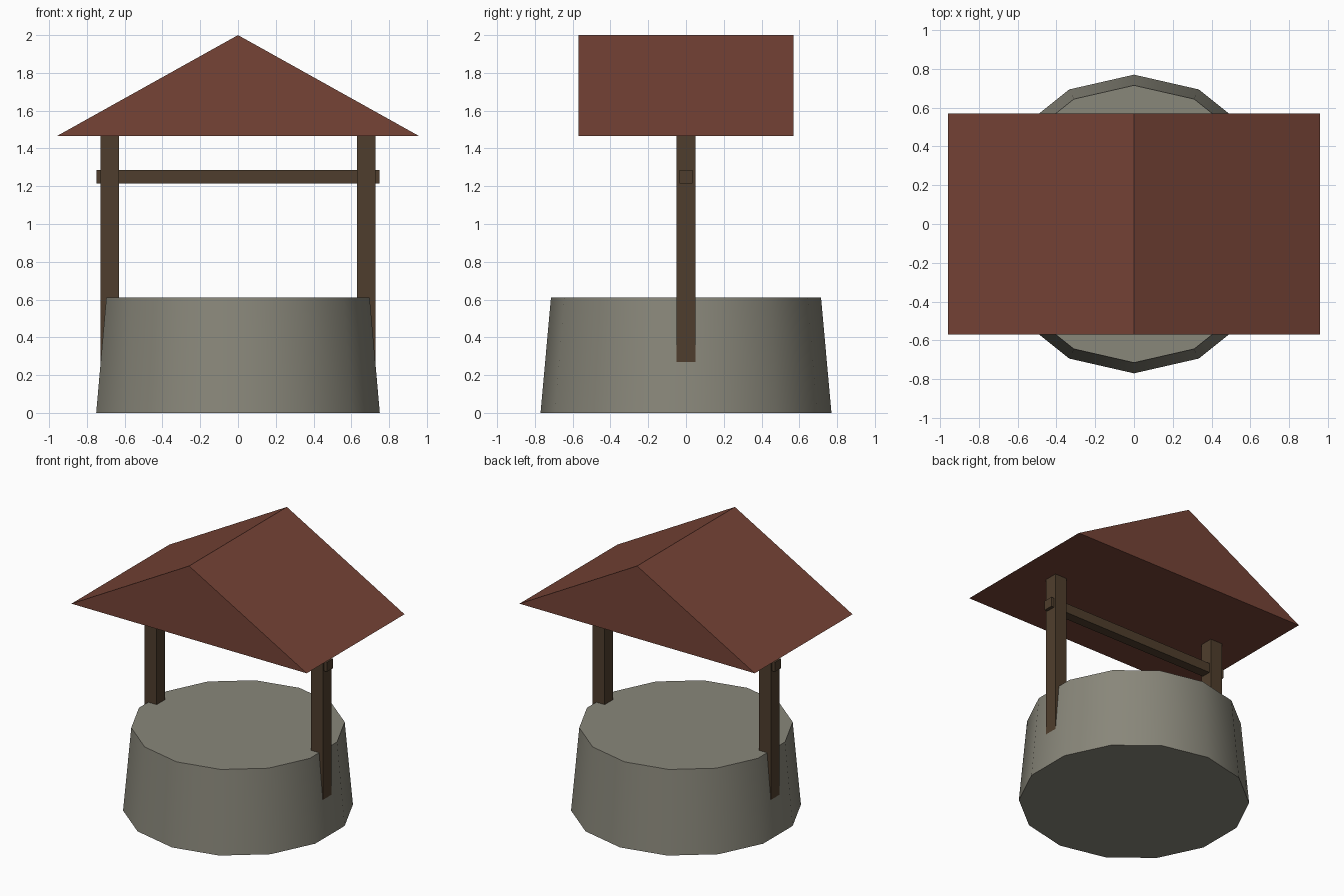
import bpy, bmesh, math
from mathutils import Matrix, Vector

cube = bpy.data.objects.get("Cube")
if cube:
    bpy.data.objects.remove(cube)


def material(name, rgb):
    mat = bpy.data.materials.new(name)
    mat.use_nodes = True
    mat.diffuse_color = (*rgb, 1)
    mat.node_tree.nodes["Principled BSDF"].inputs["Base Color"].default_value = (*rgb, 1)
    return mat


def add_object(name, bm, mat):
    bmesh.ops.recalc_face_normals(bm, faces=bm.faces)
    mesh = bpy.data.meshes.new(name)
    bm.to_mesh(mesh)
    bm.free()
    mesh.materials.append(mat)
    obj = bpy.data.objects.new(name, mesh)
    bpy.context.collection.objects.link(obj)
    return obj


def box(name, low, high, mat):
    low, high = Vector(low), Vector(high)
    bm = bmesh.new()
    bmesh.ops.create_cube(bm, size=1)
    bmesh.ops.scale(bm, vec=high - low, verts=bm.verts)
    bmesh.ops.translate(bm, vec=(low + high) / 2, verts=bm.verts)
    return add_object(name, bm, mat)


stone = material("grey stone", (0.25, 0.242, 0.195))
wood = material("brown wood", (0.078, 0.048, 0.026))
tiles = material("red roof", (0.181, 0.056, 0.037))

# Tapered stone drum with a corner on the front and back
WALL_HEIGHT = 0.61
bm = bmesh.new()
bmesh.ops.create_cone(
    bm, cap_ends=True, segments=14, radius1=0.77, radius2=0.715, depth=WALL_HEIGHT,
    matrix=Matrix.Translation((0, 0, WALL_HEIGHT / 2)) @ Matrix.Rotation(math.pi / 2, 4, "Z"))
# Turn the drum if its corners are not on the y axis
if max(v.co.y for v in bm.verts) < 0.769:
    bmesh.ops.rotate(bm, verts=bm.verts, matrix=Matrix.Rotation(math.pi / 14, 3, "Z"))
drum = add_object("stone_drum", bm, stone)
bpy.context.view_layer.objects.active = drum
drum.select_set(True)
bpy.ops.object.shade_smooth_by_angle(angle=math.radians(35))

# Posts sunk into the drum, and the winding bar through them
EAVES = 1.465
for side, x in (("left", 0.678), ("right", -0.678)):
    box(side + "_post", (x - 0.049, -0.05, 0.002), (x + 0.049, 0.05, EAVES + 0.01), wood)
box("winding_bar", (-0.75, -0.035, 1.215), (0.75, 0.035, 1.285), wood)

# Solid gabled roof, its ridge running front to back
bm = bmesh.new()
gable = bm.faces.new([bm.verts.new((x, -0.57, z))
                      for x, z in ((-0.96, EAVES), (0.96, EAVES), (0, 2))])
grown = bmesh.ops.extrude_face_region(bm, geom=[gable], use_keep_orig=True)["geom"]
bmesh.ops.translate(bm, vec=(0, 1.14, 0),
                    verts=[g for g in grown if isinstance(g, bmesh.types.BMVert)])
add_object("roof", bm, tiles)
